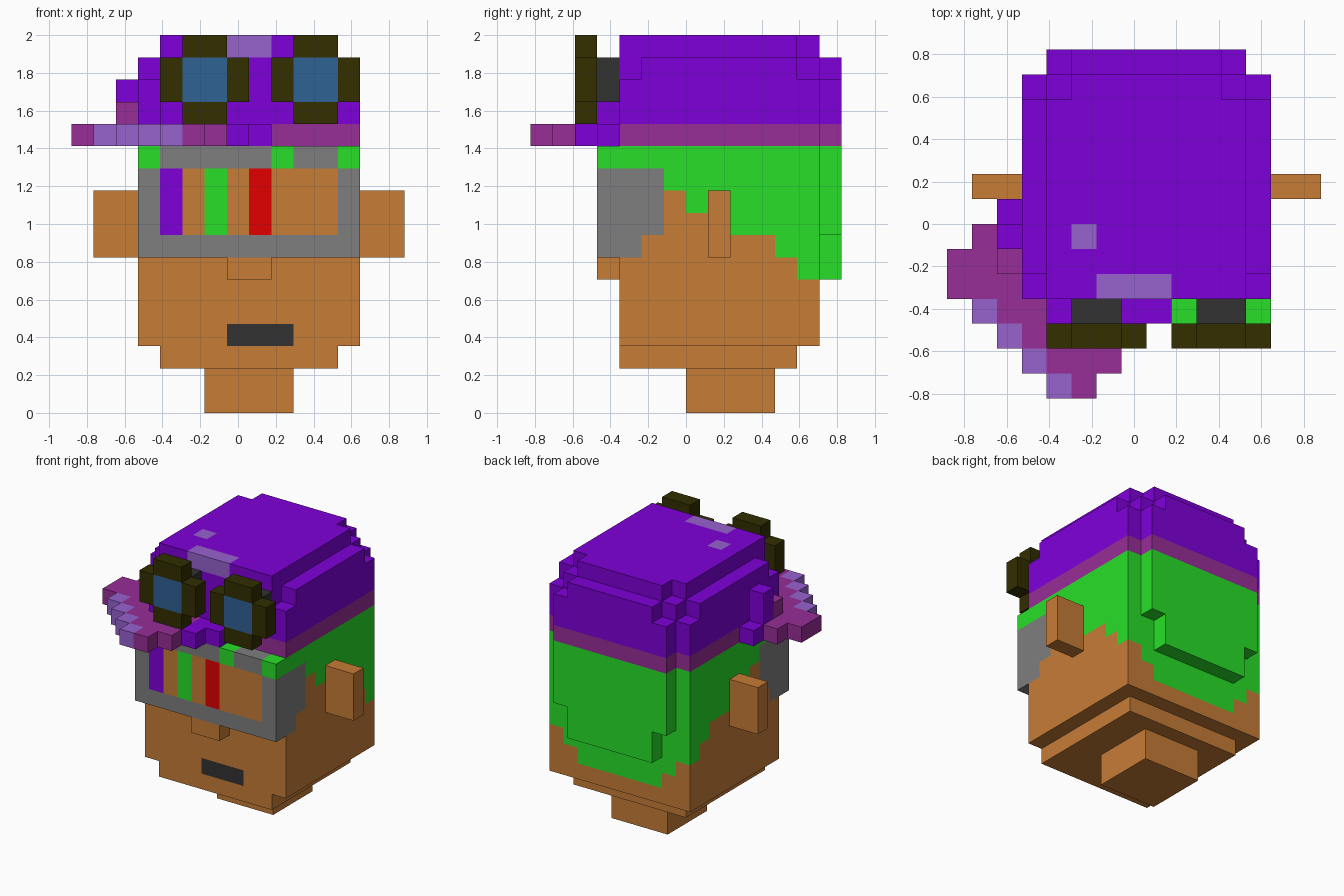
import bpy, bmesh
from mathutils import Vector

cube = bpy.data.objects.get("Cube")
if cube:
    bpy.data.objects.remove(cube)

U = 2 / 17                       # edge of one block
ORIGIN = Vector((-7.5, -7, 0))   # block grid corner

# Palette, one material per colour
PALETTE = {
    "purple": (127, 0, 218), "lavender": (151, 98, 206), "plum": (151, 46, 151),
    "skin": (199, 124, 54), "green": (40, 224, 40), "grey": (126, 126, 126),
    "charcoal": (50, 50, 50), "olive": (50, 46, 0), "blue": (48, 98, 149),
    "red": (226, 0, 0),
}


def linear(v):
    v /= 255
    return v / 12.92 if v <= 0.04045 else ((v + 0.055) / 1.055) ** 2.4


MATS = {}
for label, rgb in PALETTE.items():
    m = bpy.data.materials.new(label)
    m.use_nodes = True
    col = [linear(c) for c in rgb] + [1]
    m.diffuse_color = col
    bsdf = m.node_tree.nodes["Principled BSDF"]
    bsdf.inputs["Base Color"].default_value = col
    bsdf.inputs["Roughness"].default_value = 0.9
    MATS[label] = m


def fill(cells, colour, xs, ys, zs):
    """Fill a range of blocks; colour None carves them away."""
    for x in range(*xs):
        for y in range(*ys):
            for z in range(*zs):
                if colour:
                    cells[x, y, z] = colour
                else:
                    cells.pop((x, y, z), None)


def build(name, cells):
    """Skin the outside of a set of blocks with coloured square faces."""
    bm = bmesh.new()
    verts = {}
    used = sorted(set(cells.values()))
    for cell, colour in cells.items():
        for axis in range(3):
            for side in (0, 1):
                near = list(cell)
                near[axis] += 2 * side - 1
                if tuple(near) in cells:
                    continue
                ring = []
                for a, b in ((0, 0), (1, 0), (1, 1), (0, 1)):
                    p = list(cell)
                    p[axis] += side
                    p[(axis + 1) % 3] += a
                    p[(axis + 2) % 3] += b
                    p = tuple(p)
                    if p not in verts:
                        verts[p] = bm.verts.new((Vector(p) + ORIGIN) * U)
                    ring.append(verts[p])
                face = bm.faces.new(ring if side else ring[::-1])
                face.material_index = used.index(colour)
    mesh = bpy.data.meshes.new(name)
    bm.to_mesh(mesh)
    bm.free()
    for label in used:
        mesh.materials.append(MATS[label])
    obj = bpy.data.objects.new(name, mesh)
    bpy.context.collection.objects.link(obj)


def box(name, colour, xs, ys, zs):
    cells = {}
    fill(cells, colour, xs, ys, zs)
    build(name, cells)


# Neck, jaw, nose and ears
box("neck", "skin", (6, 10), (7, 11), (0, 2))
box("jaw", "skin", (4, 12), (4, 12), (2, 3))
box("nose", "skin", (7, 9), (3, 4), (6, 7))
for name, x in (("right_ear", 1), ("left_ear", 13)):
    box(name, "skin", (x, x + 2), (8, 9), (7, 10))

# Head: skin, with a green hairline rising in steps towards the front
head = {}
fill(head, "skin", (3, 13), (4, 13), (3, 12))
for z, start in ((6, 12), (7, 11), (8, 9), (9, 9), (10, 6), (11, 4)):
    fill(head, "green", (3, 13), (start, 13), (z, z + 1))
fill(head, "green", (3, 13), (7, 8), (9, 10))
fill(head, "green", (4, 12), (12, 13), (5, 6))
fill(head, "green", (5, 11), (12, 13), (4, 5))
# Mask wrapping round the temples, and the mouth
fill(head, "grey", (3, 13), (4, 6), (8, 11))
fill(head, "grey", (3, 13), (4, 5), (7, 8))
fill(head, "charcoal", (7, 10), (4, 5), (3, 4))
build("head", head)

# Hair panel on the back
hair = {}
fill(hair, "green", (4, 12), (13, 14), (8, 12))
fill(hair, "green", (5, 11), (13, 14), (6, 8))
build("back_hair", hair)

# Face mask with coloured bars in its window
mask = {}
fill(mask, "grey", (3, 13), (3, 4), (7, 12))
fill(mask, "skin", (4, 12), (3, 4), (8, 11))
for x, colour in ((4, "purple"), (6, "green"), (8, "red")):
    fill(mask, colour, (x, x + 1), (3, 4), (8, 11))
for x in (3, 9, 12):
    fill(mask, "green", (x, x + 1), (3, 4), (11, 12))
build("face_mask", mask)

# Cap crown with band and stepped corners
cap = {}
fill(cap, "plum", (3, 13), (4, 14), (12, 13))
fill(cap, "purple", (3, 13), (4, 14), (13, 16))
fill(cap, "purple", (4, 12), (4, 13), (16, 17))
for outer, inner in ((3, 4), (12, 11)):
    fill(cap, None, (outer, outer + 1), (13, 14), (12, 16))
    fill(cap, None, (inner, inner + 1), (13, 14), (15, 16))
    fill(cap, None, (outer, outer + 1), (12, 13), (15, 16))
    fill(cap, None, (outer, outer + 1), (4, 5), (15, 16))
    fill(cap, None, (inner, inner + 1), (12, 13), (16, 17))
fill(cap, "lavender", (6, 9), (4, 5), (16, 17))
fill(cap, "lavender", (5, 6), (6, 7), (16, 17))
build("cap_crown", cap)

# Cap brim turned to one side, with a pale stepped edge
brim = {}
for y, x0, x1 in ((0, 4, 6), (1, 3, 7), (2, 2, 7), (3, 1, 7), (4, 0, 3), (5, 0, 3), (6, 1, 3)):
    fill(brim, "plum", (x0, x1), (y, y + 1), (12, 13))
    if y < 4:
        fill(brim, "lavender", (x0, x0 + 1), (y, y + 1), (12, 13))
fill(brim, "plum", (2, 3), (5, 6), (13, 14))
fill(brim, "purple", (2, 3), (6, 7), (13, 15))
fill(brim, "purple", (2, 3), (7, 8), (12, 13))
fill(brim, "purple", (7, 8), (2, 4), (12, 13))
fill(brim, "purple", (8, 9), (3, 4), (12, 13))
fill(brim, "purple", (4, 5), (3, 4), (13, 14))
build("cap_brim", brim)

# Goggles: a cross-shaped rim round each lens, with a mount behind
for name, x in (("right_goggle", 4), ("left_goggle", 9)):
    goggle = {}
    fill(goggle, "olive", (x + 1, x + 3), (2, 3), (13, 17))
    fill(goggle, "olive", (x, x + 4), (2, 3), (14, 16))
    fill(goggle, "blue", (x + 1, x + 3), (2, 3), (14, 16))
    fill(goggle, "charcoal", (x + 1, x + 3), (3, 4), (14, 16))
    build(name, goggle)
